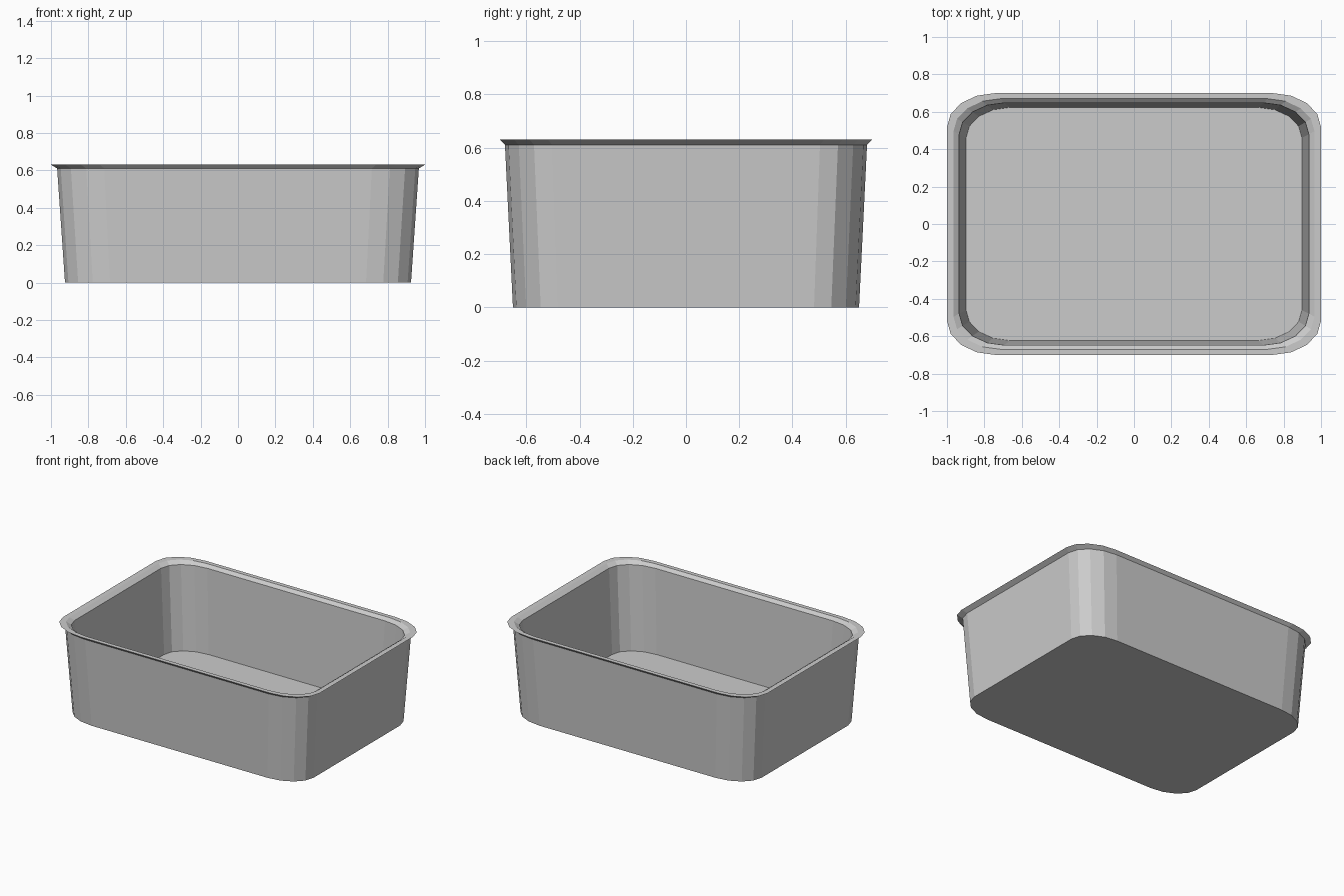
import bpy, bmesh, math

if "Cube" in bpy.data.objects:
    bpy.data.objects.remove(bpy.data.objects["Cube"])

CORNER = 0.26   # corner radius as a share of each half-size
STEPS = 4       # facets per corner


def rounded_ring(bm, hx, hy, z):
    """Ring of vertices on a rectangle with elliptical corners."""
    rx, ry = hx * CORNER, hy * CORNER
    ring = []
    for q, (sx, sy) in enumerate(((1, 1), (-1, 1), (-1, -1), (1, -1))):
        for i in range(STEPS + 1):
            a = math.pi / 2 * (q + i / STEPS)
            ring.append(bm.verts.new((sx * (hx - rx) + rx * math.cos(a),
                                      sy * (hy - ry) + ry * math.sin(a), z)))
    return ring


# Cross-section from outer base, up over the rim, down to the inner floor
profile = [
    (0.925, 0.650, 0.00),   # outer base
    (0.967, 0.680, 0.61),   # under the rim
    (1.000, 0.700, 0.63),   # rim edge
    (0.965, 0.670, 0.63),   # flat rim top
    (0.935, 0.648, 0.61),   # inner bevel
    (0.898, 0.623, 0.02),   # inner floor
]

bm = bmesh.new()
rings = [rounded_ring(bm, *p) for p in profile]
n = len(rings[0])
for low, high in zip(rings, rings[1:]):
    for i in range(n):
        j = (i + 1) % n
        bm.faces.new((low[i], low[j], high[j], high[i]))
bm.faces.new(rings[0][::-1])   # underside
bm.faces.new(rings[-1])        # floor
bmesh.ops.recalc_face_normals(bm, faces=bm.faces[:])

mesh = bpy.data.meshes.new("tray")
bm.to_mesh(mesh)
bm.free()
tray = bpy.data.objects.new("tray", mesh)
bpy.context.collection.objects.link(tray)
